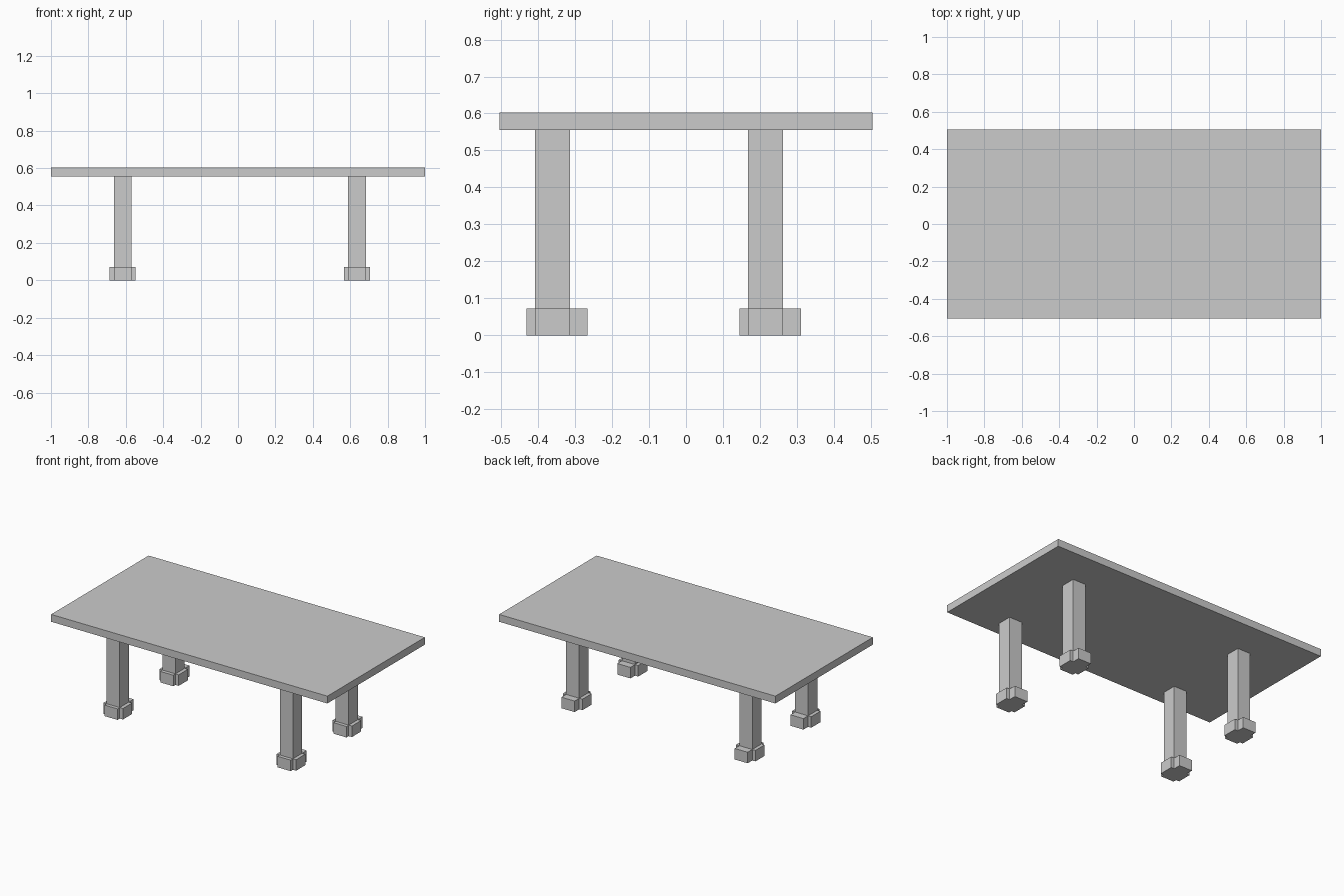
import bpy
import bmesh

# Remove the default object
cube = bpy.data.objects.get("Cube")
if cube:
    bpy.data.objects.remove(cube, do_unlink=True)

# Single plain material
grey = bpy.data.materials.new("plain_grey")
grey.use_nodes = True
colour = (0.6, 0.6, 0.6, 1)
grey.diffuse_color = colour
grey.node_tree.nodes["Principled BSDF"].inputs["Base Color"].default_value = colour


def prism(name, outline, z0, z1):
    """Extrude a closed xy outline from z0 up to z1."""
    bm = bmesh.new()
    base = bm.faces.new([bm.verts.new((x, y, z0)) for x, y in outline])
    top = bmesh.ops.extrude_face_region(bm, geom=[base])["geom"]
    for v in top:
        if isinstance(v, bmesh.types.BMVert):
            v.co.z = z1
    bmesh.ops.recalc_face_normals(bm, faces=bm.faces)
    mesh = bpy.data.meshes.new(name)
    bm.to_mesh(mesh)
    bm.free()
    mesh.materials.append(grey)
    obj = bpy.data.objects.new(name, mesh)
    bpy.context.collection.objects.link(obj)
    return obj


def rectangle(x0, x1, y0, y1):
    return [(x0, y0), (x1, y0), (x1, y1), (x0, y1)]


def cross(x0, x1, y0, y1, side, front, back):
    """Rectangle with an arm grown out of each of its four sides."""
    return [(x0, y0), (x0, y0 - front), (x1, y0 - front), (x1, y0),
            (x1 + side, y0), (x1 + side, y1), (x1, y1), (x1, y1 + back),
            (x0, y1 + back), (x0, y1), (x0 - side, y1), (x0 - side, y0)]


TOP, UNDERSIDE, FOOT = 0.603, 0.555, 0.072

# Table top
prism("table_top", rectangle(-1, 1, -0.504, 0.504), UNDERSIDE, TOP)

# Legs standing on cross-shaped feet
for side, x0, x1 in (("right", -0.664, -0.57), ("left", 0.589, 0.684)):
    for end, y0, y1 in (("front", -0.409, -0.314), ("back", 0.168, 0.263)):
        prism(f"{end}_{side}_leg", rectangle(x0, x1, y0, y1), FOOT, UNDERSIDE)
        prism(f"{end}_{side}_foot", cross(x0, x1, y0, y1, 0.023, 0.023, 0.048), 0, FOOT)
